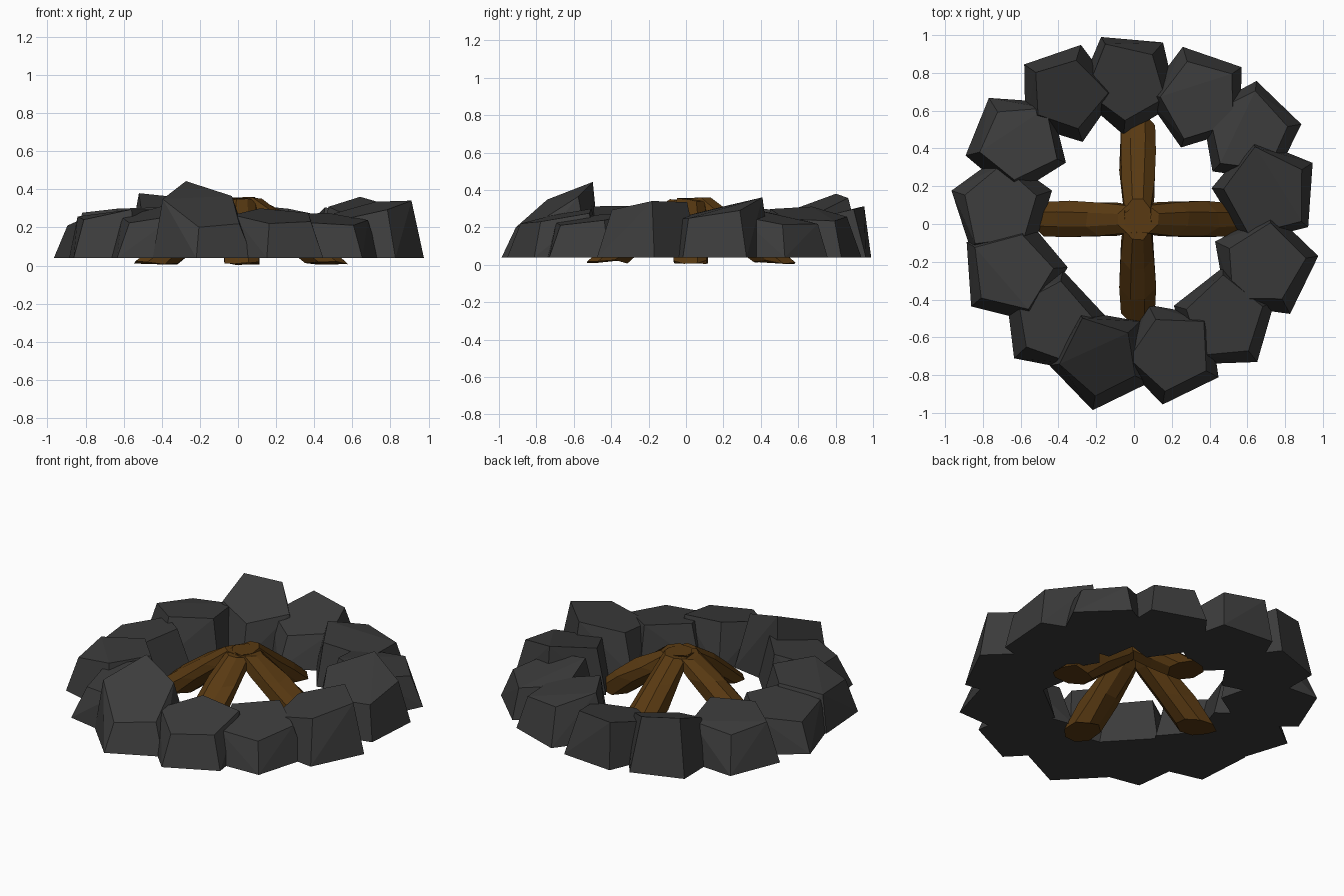
import bpy, bmesh, random
from math import sin, cos, pi, radians
from mathutils import Vector

if "Cube" in bpy.data.objects:
    bpy.data.objects.remove(bpy.data.objects["Cube"])

random.seed(4)


def material(name, rgb):
    m = bpy.data.materials.new(name)
    m.diffuse_color = (*rgb, 1)
    m.use_nodes = True
    m.node_tree.nodes["Principled BSDF"].inputs["Base Color"].default_value = m.diffuse_color
    return m


STONE = material("dark_stone", (0.045, 0.045, 0.045))
WOOD = material("brown_wood", (0.10, 0.042, 0.006))


def finish(bm, name, mat):
    bmesh.ops.recalc_face_normals(bm, faces=bm.faces)
    mesh = bpy.data.meshes.new(name)
    bm.to_mesh(mesh)
    bm.free()
    mesh.materials.append(mat)
    obj = bpy.data.objects.new(name, mesh)
    bpy.context.collection.objects.link(obj)
    return obj


# Chunky five-sided stone: wide flat base, smaller tilted top
def stone(i, cx, cy, r, corner, h, tilt, tilt_dir):
    bm = bmesh.new()
    lean = Vector((cos(radians(tilt_dir)), sin(radians(tilt_dir))))
    for k in range(5):
        a = radians(corner + 72 * k)
        d = Vector((cos(a), sin(a)))
        bm.verts.new((cx + r * d.x, cy + r * d.y, 0.04))
        t = d * r * random.uniform(0.68, 0.86)
        z = h + tilt * d.dot(lean) + random.uniform(-0.015, 0.015)
        bm.verts.new((cx + t.x, cy + t.y, z))
    bmesh.ops.convex_hull(bm, input=bm.verts)
    bmesh.ops.dissolve_limit(bm, angle_limit=radians(6), verts=bm.verts, edges=bm.edges)
    finish(bm, f"stone_{i + 1}", STONE)


# Ring of stones: centre x, y, radius, corner angle, height, tilt, tilt direction
RING = [
    (-0.03, 0.75, 0.28, -95, 0.27, 0.04, 90),
    (0.34, 0.67, 0.28, 35, 0.27, 0.03, 200),
    (0.61, 0.48, 0.28, 10, 0.25, 0.05, 230),
    (0.70, 0.17, 0.29, 32, 0.29, 0.06, 110),
    (0.69, -0.22, 0.29, 10, 0.30, 0.05, 40),
    (0.48, -0.51, 0.28, -52, 0.25, 0.04, 120),
    (0.20, -0.68, 0.28, -100, 0.26, 0.05, 100),
    (-0.17, -0.71, 0.28, -100, 0.31, 0.12, 110),
    (-0.43, -0.52, 0.28, -137, 0.27, 0.04, 50),
    (-0.64, -0.25, 0.29, -140, 0.28, 0.03, 20),
    (-0.70, 0.09, 0.28, 162, 0.26, 0.04, 0),
    (-0.62, 0.43, 0.28, 122, 0.28, 0.03, 320),
    (-0.36, 0.69, 0.27, 145, 0.31, 0.08, 120),
]
for i, row in enumerate(RING):
    stone(i, *row)


# Leaning log: rough eight-sided rings from the ground up to the shared peak
def log(i, angle):
    bm = bmesh.new()
    out, side = Vector((cos(angle), sin(angle))), Vector((-sin(angle), cos(angle)))
    rings = []
    for dist, z, size in ((0.45, 0.015, 0.95), (0.31, 0.125, 1.0), (0.16, 0.24, 0.94), (0.02, 0.35, 0.75)):
        ring = []
        for k in range(8):
            a = 2 * pi * (k + 0.5) / 8
            s = size * random.uniform(0.93, 1.07)
            p = out * (dist + 0.125 * s * cos(a)) + side * 0.1 * s * sin(a)
            dz = random.uniform(-0.012, 0.012)
            ring.append(bm.verts.new((p.x + 0.02, p.y + 0.025, z + dz)))
        rings.append(ring)
    for lo, hi in zip(rings, rings[1:]):
        for k in range(8):
            bm.faces.new((lo[k], lo[(k + 1) % 8], hi[(k + 1) % 8], hi[k]))
    bm.faces.new(rings[0][::-1])
    bm.faces.new(rings[-1])
    finish(bm, f"log_{i + 1}", WOOD)


for i in range(4):
    log(i, i * pi / 2)
